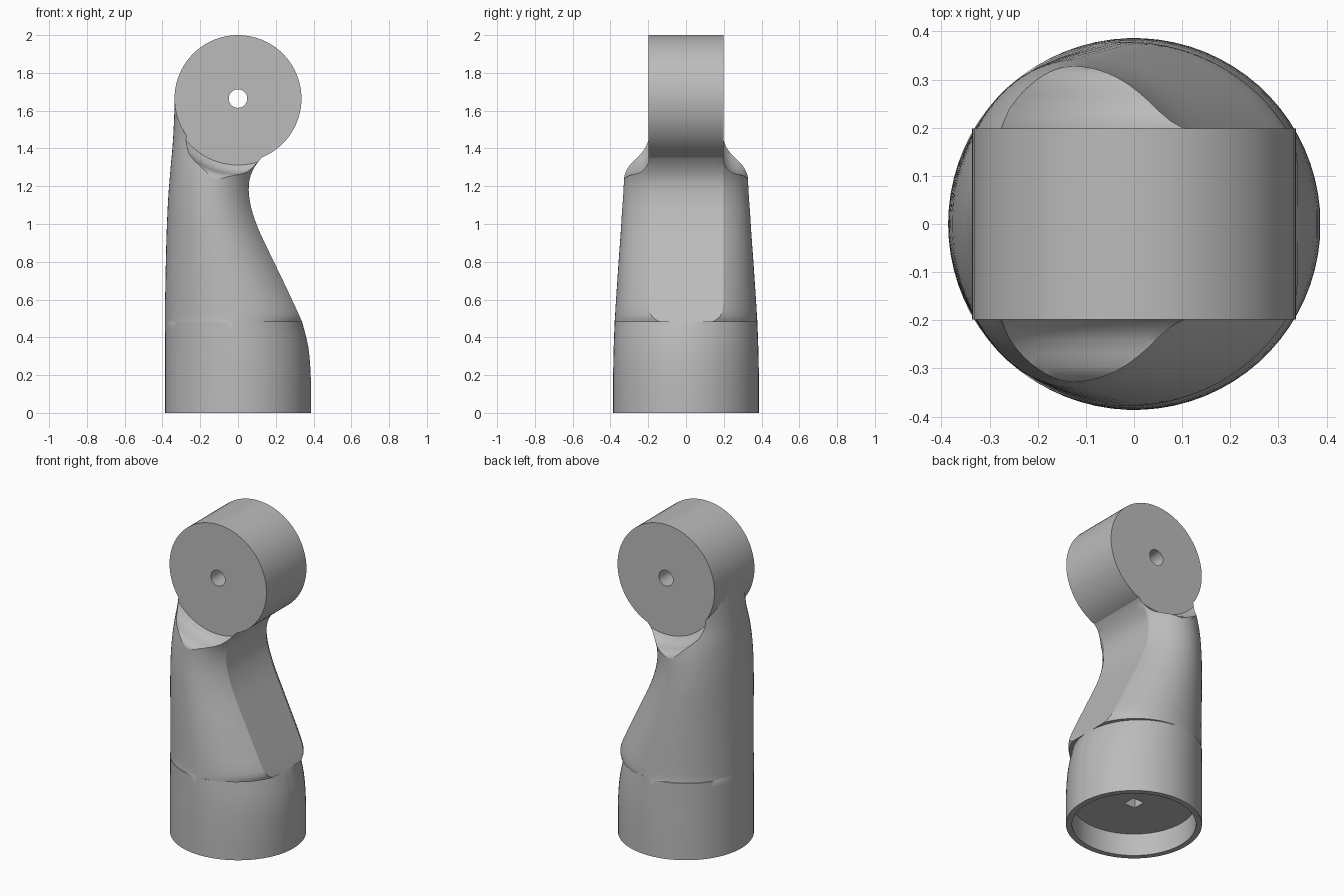
import bpy, bmesh, math

cube = bpy.data.objects.get("Cube")
if cube:
    bpy.data.objects.remove(cube, do_unlink=True)

HEAD_Z, HEAD_R, HALF = 1.664, 0.336, 0.198

grey = bpy.data.materials.new("plain_grey")
grey.use_nodes = True
grey.diffuse_color = (0.5, 0.5, 0.5, 1)
grey.node_tree.nodes["Principled BSDF"].inputs["Base Color"].default_value = (0.5, 0.5, 0.5, 1)


def loft(name, rings):
    """Closed solid skinned through rings of equal point count."""
    bm = bmesh.new()
    loops = [[bm.verts.new(p) for p in ring] for ring in rings]
    n = len(loops[0])
    for a, b in zip(loops, loops[1:]):
        for i in range(n):
            j = (i + 1) % n
            bm.faces.new((a[i], a[j], b[j], b[i]))
    bm.faces.new(loops[0][::-1])
    bm.faces.new(loops[-1])
    bmesh.ops.recalc_face_normals(bm, faces=bm.faces)
    mesh = bpy.data.meshes.new(name)
    bm.to_mesh(mesh)
    bm.free()
    mesh.materials.append(grey)
    obj = bpy.data.objects.new(name, mesh)
    bpy.context.collection.objects.link(obj)
    return obj


def turned_y(name, profile, n=96):
    """Solid turned about the head axis from (y, radius) pairs."""
    return loft(name, [[(r * math.cos(math.tau * i / n), y,
                         HEAD_Z + r * math.sin(math.tau * i / n))
                        for i in range(n)] for y, r in profile])


def turned_z(name, radius, z0, z1, n=96, turn=0.0):
    return loft(name, [[(radius * math.cos(turn + math.tau * i / n),
                         radius * math.sin(turn + math.tau * i / n), z)
                        for i in range(n)] for z in (z0, z1)])


def combine(target, tool, operation):
    mod = target.modifiers.new(operation.lower(), "BOOLEAN")
    mod.operation, mod.object, mod.solver = operation, tool, "EXACT"
    bpy.context.view_layer.objects.active = target
    bpy.ops.object.modifier_apply(modifier=mod.name)
    bpy.data.objects.remove(tool, do_unlink=True)


def section(z, left, right, depth, flat):
    """Oval section with a flat of the given half width on its +x side."""
    start = math.asin(flat / depth)
    a = (right - left) / (1 + math.cos(start))
    cx = left + a
    ring = []
    for i in range(73):
        t = start + (math.tau - 2 * start) * i / 72
        ring.append((cx + a * math.cos(t), depth * math.sin(t), z))
    for i in range(1, 8):
        ring.append((right, flat * (i / 4 - 1), z))
    return ring


def blend(rows, steps=3):
    """Smooth in-between rows."""
    out = []
    for i in range(len(rows) - 1):
        p = [rows[max(0, min(len(rows) - 1, i + k))] for k in (-1, 0, 1, 2)]
        for s in range(steps):
            t = s / steps
            out.append([b + t * (c - b) + t * (1 - t) * ((1 - t) * (c - a) - t * (d - b)
                        - (1 - 2 * t) * (c - b)) / 2 for a, b, c, d in zip(*p)])
    return out + [rows[-1]]


# Arm: height, left edge, right edge, half depth, half width of the flat
lower = [(0, -.386, .386, .386, .03), (.2, -.386, .385, .386, .03),
         (.35, -.386, .372, .383, .03), (.48, -.386, .34, .378, .03)]
upper = [(.482, -.386, .339, .378, .14), (.51, -.386, .327, .376, .18),
         (.56, -.386, .304, .373, .196), (.65, -.385, .262, .367, HALF),
         (.8, -.382, .19, .357, HALF), (.95, -.378, .118, .346, HALF),
         (1.05, -.374, .08, .34, HALF), (1.13, -.37, .061, .334, HALF),
         (1.2, -.365, .057, .33, HALF), (1.26, -.36, .068, .327, HALF),
         (1.32, -.355, .1, .324, HALF), (1.37, -.35, .145, .322, HALF),
         (1.42, -.346, .205, .32, HALF), (1.5, -.341, .25, .32, HALF),
         (1.64, -.335, .26, .32, HALF)]
arm = loft("curved_arm", [section(*row) for row in blend(lower) + blend(upper)])

# Round head, made over-wide and trimmed by the side scoops
combine(arm, turned_y("head", [(-.25, HEAD_R), (.25, HEAD_R)], 80), "UNION")

# Hollowed shoulders either side of the head
scoop = [(HALF, .352), (.215, .375), (.24, .392), (.27, .4), (.295, .406),
         (.312, .416), (.325, .432), (.335, .455), (.5, .5)]
for side in (-1, 1):
    combine(arm, turned_y("scoop", [(side * y, r) for y, r in scoop]), "DIFFERENCE")

# Pivot hole, socket under the base and square key hole in its roof
combine(arm, turned_y("pivot_hole", [(-.6, .049), (.6, .049)], 32), "DIFFERENCE")
combine(arm, turned_z("socket", .352, -.1, .14), "DIFFERENCE")
combine(arm, turned_z("key_hole", .055, .1, .26, 4, math.pi / 4), "DIFFERENCE")

bpy.ops.object.select_all(action="DESELECT")
arm.select_set(True)
bpy.context.view_layer.objects.active = arm
bpy.ops.object.shade_smooth_by_angle(angle=math.radians(28))
